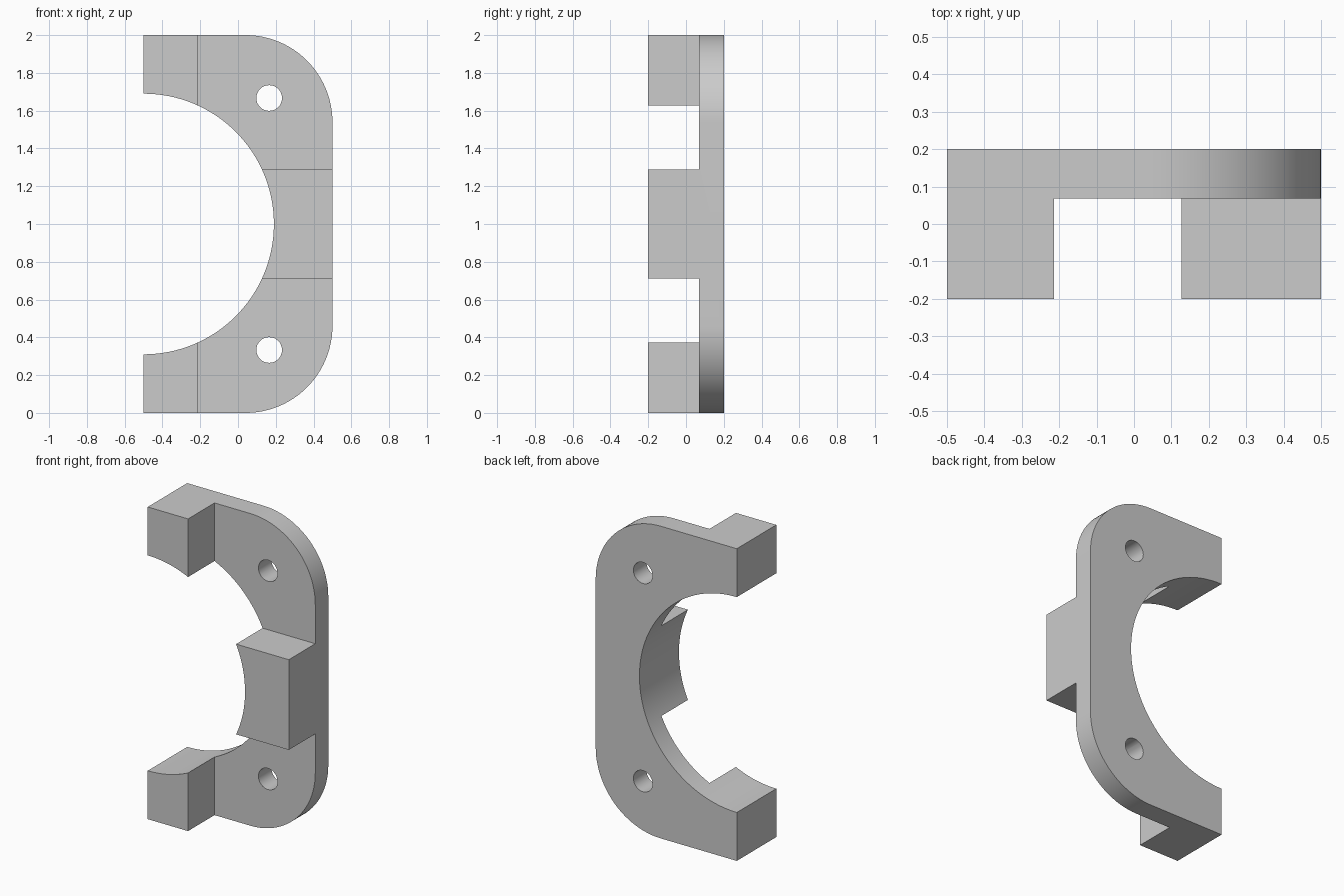
import bpy
import bmesh
from math import sin, cos, pi, sqrt, radians
from mathutils import Matrix

cube = bpy.data.objects.get("Cube")
if cube:
    bpy.data.objects.remove(cube, do_unlink=True)

LEFT, RIGHT, TOP, MID = -0.5, 0.5, 2.0, 1.0
BORE, CORNER = 0.69, 0.46
FRONT, PLATE_FRONT, BACK = -0.2, 0.068, 0.2

grey = bpy.data.materials.new("plain grey")
grey.use_nodes = True
grey.diffuse_color = (0.6, 0.6, 0.6, 1)
grey.node_tree.nodes["Principled BSDF"].inputs["Base Color"].default_value = (0.6, 0.6, 0.6, 1)


def arc(cx, cz, r, start, end, steps):
    angles = [start + (end - start) * i / steps for i in range(steps + 1)]
    return [(cx + r * cos(a), cz + r * sin(a)) for a in angles]


def prism(name, profile, y0, y1):
    """Extrude an x-z outline from y0 to y1."""
    bm = bmesh.new()
    face = bm.faces.new([bm.verts.new((x, y0, z)) for x, z in profile])
    ext = bmesh.ops.extrude_face_region(bm, geom=[face])
    verts = [v for v in ext["geom"] if isinstance(v, bmesh.types.BMVert)]
    bmesh.ops.translate(bm, verts=verts, vec=(0, y1 - y0, 0))
    bmesh.ops.recalc_face_normals(bm, faces=bm.faces)
    mesh = bpy.data.meshes.new(name)
    bm.to_mesh(mesh)
    bm.free()
    mesh.materials.append(grey)
    obj = bpy.data.objects.new(name, mesh)
    bpy.context.collection.objects.link(obj)
    return obj


def cut(obj, cutter):
    cutter.hide_render = True
    bpy.context.view_layer.objects.active = obj
    mod = obj.modifiers.new("cut", 'BOOLEAN')
    mod.operation = 'DIFFERENCE'
    mod.solver = 'EXACT'
    mod.object = cutter
    bpy.ops.object.modifier_apply(modifier=mod.name)
    bpy.data.objects.remove(cutter, do_unlink=True)


# Full-depth half ring with rounded outer corners
outline = [(LEFT, 0)]
outline += arc(RIGHT - CORNER, CORNER, CORNER, -pi / 2, 0, 24)
outline += arc(RIGHT - CORNER, TOP - CORNER, CORNER, 0, pi / 2, 24)
outline += [(LEFT, TOP)]
outline += arc(LEFT, MID, BORE, pi / 2, -pi / 2, 64)
bracket = prism("clamp_bracket", outline, FRONT, BACK)

for side in (-1, 1):
    # Front pocket between the end block and the middle block
    z0, z1 = MID + side * 0.289, MID + side * 1.5
    pocket = [(-0.214, z0), (1, z0), (1, z1), (-0.214, z1)]
    cut(bracket, prism("pocket_cutter", pocket, -1, PLATE_FRONT))
    # Bolt hole through the plate
    hole = arc(0.165, MID + side * 0.667, 0.068, 0, 2 * pi, 32)[:-1]
    cut(bracket, prism("hole_cutter", hole, -1, 1))

# Smooth the curved walls, keep the edges sharp
bpy.ops.object.select_all(action='DESELECT')
bracket.select_set(True)
bpy.context.view_layer.objects.active = bracket
bpy.ops.object.shade_smooth_by_angle(angle=radians(30))
